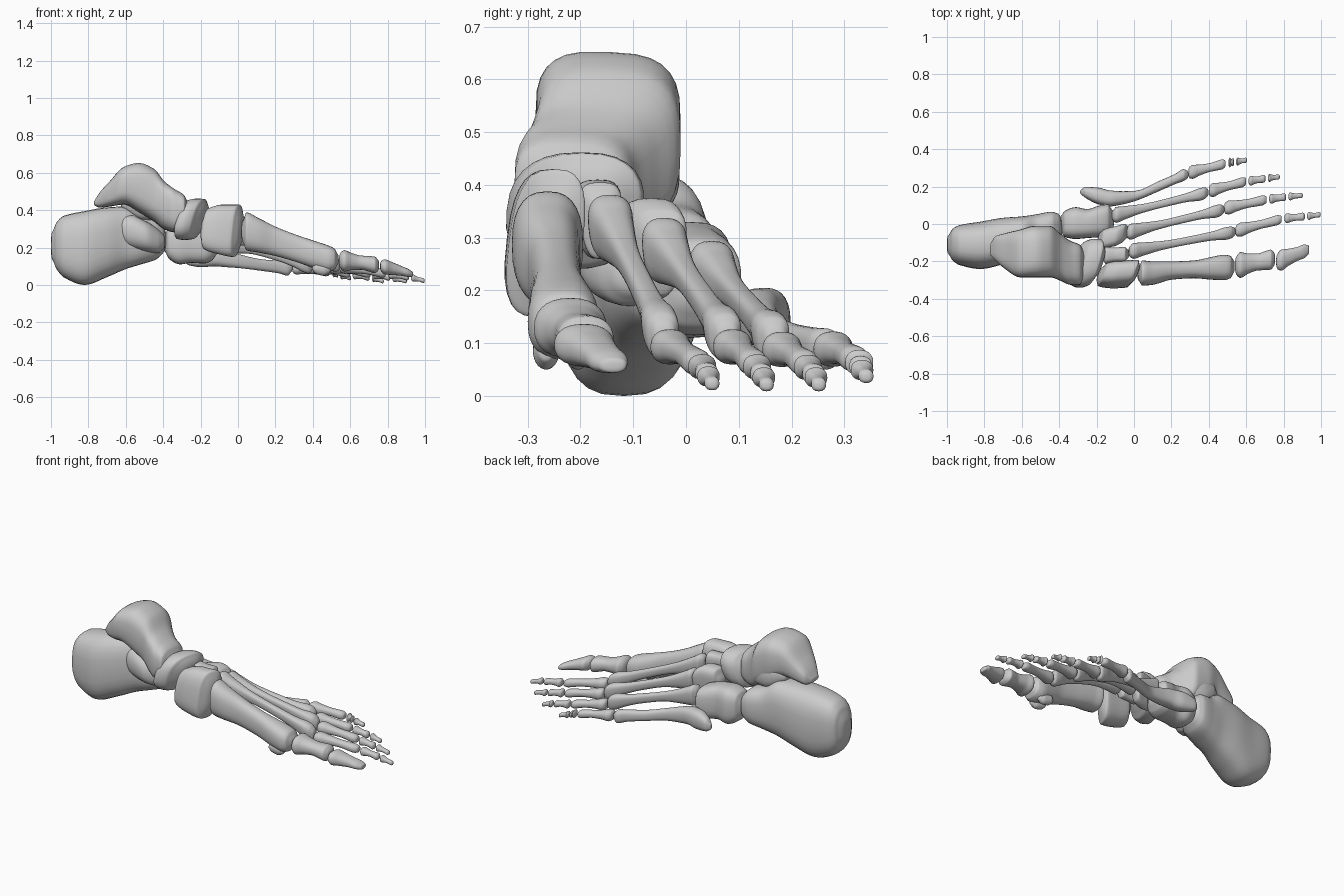
import bpy, bmesh, math

SEG, SUB = 28, 5


def hermite(xs, vs, x, i):
    # monotone cubic interpolation between stations
    n = len(xs)
    d = [(vs[k + 1] - vs[k]) / (xs[k + 1] - xs[k]) for k in range(n - 1)]

    def slope(k):
        if k == 0:
            return d[0]
        if k == n - 1:
            return d[-1]
        a, b = d[k - 1], d[k]
        return 0 if a * b <= 0 else 2 * a * b / (a + b)

    h = xs[i + 1] - xs[i]
    t = (x - xs[i]) / h
    return ((2 * t**3 - 3 * t**2 + 1) * vs[i] + (t**3 - 2 * t**2 + t) * h * slope(i)
            + (3 * t**2 - 2 * t**3) * vs[i + 1] + (t**3 - t**2) * h * slope(i + 1))


def bone(name, stations, power=2.5, taper=0.0, lean=0.0, skew=0.0, roll=0.0, slant=0.0):
    """Loft rounded sections; station = x, y min, y max, z min, z max.
    taper widens the top, lean/skew shear x with height/width,
    roll shears y with height, slant shears z with width."""
    xs = [s[0] for s in stations]
    cols = list(zip(*stations))[1:]
    rows = []
    for i in range(len(xs) - 1):
        for k in range(SUB):
            x = xs[i] + (xs[i + 1] - xs[i]) * k / SUB
            rows.append([x] + [hermite(xs, c, x, i) for c in cols])
    rows.append(list(stations[-1]))

    def shrink(r, sign, f, push):
        yc, zc = (r[1] + r[2]) / 2, (r[3] + r[4]) / 2
        off = push * min(r[2] - r[1], r[4] - r[3])
        return [r[0] + sign * off] + [yc + (v - yc) * f for v in r[1:3]] + [zc + (v - zc) * f for v in r[3:5]]

    a, b = rows[0], rows[-1]
    rows = ([shrink(a, -1, .4, .13), shrink(a, -1, .75, .09)] + rows
            + [shrink(b, 1, .75, .09), shrink(b, 1, .4, .13)])
    y_mid = sum((r[1] + r[2]) / 2 for r in rows) / len(rows)
    z_mid = sum((r[3] + r[4]) / 2 for r in rows) / len(rows)
    bm = bmesh.new()
    rings = []
    for x, y0, y1, z0, z1 in rows:
        ring = []
        for k in range(SEG):
            t = math.tau * k / SEG
            c, s = math.cos(t), math.sin(t)
            c = math.copysign(abs(c) ** (2 / power), c)
            s = math.copysign(abs(s) ** (2 / power), s)
            y = (y0 + y1) / 2 + (y1 - y0) / 2 * c * (1 + taper * (s - 1) / 2)
            z = (z0 + z1) / 2 + (z1 - z0) / 2 * s
            ring.append(bm.verts.new((x + lean * (z - z_mid) + skew * (y - y_mid),
                                      y + roll * (z - z_mid), z + slant * (y - y_mid))))
        rings.append(ring)
    for r, q in zip(rings, rings[1:]):
        for k in range(SEG):
            j = (k + 1) % SEG
            bm.faces.new((r[k], r[j], q[j], q[k]))
    bm.faces.new(rings[0])
    bm.faces.new(rings[-1])
    bmesh.ops.recalc_face_normals(bm, faces=bm.faces)
    for f in bm.faces:
        f.smooth = True
    me = bpy.data.meshes.new(name)
    bm.to_mesh(me)
    bm.free()
    ob = bpy.data.objects.new(name, me)
    bpy.context.collection.objects.link(ob)
    return ob


def long_bone(name, p, q, profile, **kw):
    # profile = fraction along, half width, half height
    st = []
    for t, w, h in profile:
        x, y, z = [a + (b - a) * t for a, b in zip(p, q)]
        z += .008 * math.sin(math.pi * t) * (q[0] - p[0]) / .5
        st.append((x, y - w, y + w, z - h, z + h))
    return bone(name, st, **kw)


def phalanx(name, p, q, r0, r1, flat=.9):
    prof = [(0, .82), (.08, 1), (.28, .84), (.55, .74), (.8, .88), (.93, .95), (1, .75)]
    prof = [(t, f * (r0 + (r1 - r0) * t)) for t, f in prof]
    return long_bone(name, p, q, [(t, r, r * flat) for t, r in prof], power=2.3)


# Heel bone with its inner shelf
bone("heel_bone", [
    (-.985, -.17, -.05, .12, .30), (-.97, -.195, -.025, .085, .335), (-.93, -.22, -.005, .04, .37),
    (-.82, -.24, .013, .0, .395), (-.70, -.215, .033, .042, .415), (-.60, -.175, .04, .085, .42),
    (-.52, -.155, .052, .11, .37), (-.44, -.125, .065, .135, .35), (-.405, -.10, .055, .165, .32)],
    power=2.7, roll=.02)
bone("heel_shelf", [
    (-.68, -.14, -.04, .24, .37), (-.58, -.195, -.04, .20, .375), (-.50, -.205, -.03, .18, .345),
    (-.43, -.17, -.03, .17, .30), (-.40, -.14, -.05, .19, .27)], power=2.3)

# Ankle bone: back process, domed body, neck and head
bone("ankle_bone", [
    (-.765, -.17, -.10, .425, .455), (-.74, -.195, -.065, .415, .495), (-.69, -.24, -.05, .42, .55),
    (-.61, -.285, -.03, .43, .632), (-.53, -.285, -.01, .39, .653), (-.45, -.285, -.01, .34, .622),
    (-.39, -.305, -.055, .295, .55), (-.34, -.325, -.09, .28, .512), (-.29, -.325, -.11, .30, .48),
    (-.272, -.29, -.14, .33, .45)], power=3.1, slant=-.04)
bone("ankle_side_process", [
    (-.62, -.12, -.05, .41, .46), (-.57, -.14, -.02, .37, .5), (-.51, -.14, -.012, .345, .5),
    (-.45, -.14, -.02, .35, .48), (-.41, -.12, -.05, .38, .45)])

# Midfoot blocks
bone("navicular", [
    (-.308, -.30, -.11, .28, .43), (-.288, -.33, -.09, .245, .455), (-.25, -.34, -.08, .24, .462),
    (-.215, -.33, -.085, .245, .46), (-.198, -.30, -.11, .27, .44)],
    power=2.5, lean=.28, skew=.27, roll=.1)
bone("cuboid", [
    (-.385, -.05, .05, .17, .28), (-.37, -.07, .07, .14, .31), (-.31, -.08, .09, .11, .33),
    (-.25, -.075, .08, .118, .325), (-.18, -.07, .10, .115, .31), (-.14, -.055, .105, .13, .295),
    (-.12, -.03, .08, .155, .27)], power=3)
bone("inner_cuneiform", [
    (-.18, -.31, -.23, .23, .37), (-.165, -.33, -.205, .19, .41), (-.09, -.34, -.2, .165, .43),
    (-.01, -.335, -.195, .15, .43), (.005, -.315, -.215, .18, .40)],
    power=2.8, lean=.1, skew=.37, roll=.12)
bone("middle_cuneiform", [
    (-.165, -.20, -.13, .29, .38), (-.15, -.22, -.115, .26, .41), (-.1, -.21, -.12, .26, .405),
    (-.05, -.21, -.115, .26, .405), (-.035, -.19, -.13, .29, .38)], power=3, taper=.4)
bone("outer_cuneiform", [
    (-.18, -.12, -.04, .23, .33), (-.165, -.14, -.02, .19, .365), (-.1, -.13, .0, .18, .375),
    (-.06, -.11, .01, .19, .355), (-.045, -.09, .0, .22, .33)], power=3, taper=.45, skew=.15)

# First and fifth metatarsals
bone("metatarsal_1", [
    (.03, -.31, -.22, .22, .35), (.045, -.33, -.195, .185, .388), (.10, -.325, -.2, .175, .363),
    (.2, -.298, -.2, .155, .312), (.32, -.29, -.195, .12, .265), (.42, -.298, -.175, .085, .232),
    (.48, -.3, -.165, .07, .212), (.515, -.29, -.17, .08, .195), (.53, -.265, -.19, .105, .17)])
for i, y in enumerate((-.265, -.205)):
    bone("sesamoid_%d" % (i + 1), [
        (.40, y - .015, y + .015, .075, .1), (.42, y - .025, y + .025, .058, .12),
        (.46, y - .025, y + .025, .05, .12), (.49, y - .015, y + .015, .065, .1)], power=2)
bone("metatarsal_5", [
    (-.285, .16, .182, .12, .155), (-.26, .14, .198, .105, .183), (-.19, .105, .194, .095, .205),
    (-.13, .094, .18, .1, .203), (-.06, .105, .175, .095, .185), (.01, .124, .178, .09, .163),
    (.13, .174, .228, .075, .137), (.22, .213, .268, .062, .13), (.265, .23, .293, .05, .128),
    (.285, .243, .285, .07, .112)])

# Middle metatarsals
shaft = [(0, .034, .048), (.03, .047, .062), (.12, .04, .052), (.3, .027, .033), (.6, .024, .028),
         (.82, .029, .036), (.91, .037, .046), (.97, .035, .045), (1, .024, .033)]
for n, p, q in ((2, (-.02, -.147, .325), (.537, -.042, .108)),
                (3, (-.035, -.045, .28), (.477, .077, .107)),
                (4, (-.11, .045, .235), (.392, .168, .102))):
    long_bone("metatarsal_%d" % n, p, q, shaft, power=2.6, taper=.25)

# Big toe
phalanx("toe_1_near", (.553, -.222, .13), (.745, -.188, .105), .07, .055, .83)
long_bone("toe_1_tip", (.768, -.2, .1), (.932, -.138, .058),
          [(0, .042, .03), (.1, .056, .04), (.35, .046, .034), (.65, .037, .026),
           (.87, .036, .021), (1, .025, .014)], power=2.3)

# Lesser toes: joint pairs for near, middle and tip bones
toes = {
    2: [((.55, -.035, .095), (.785, .025, .06)), ((.81, .03, .056), (.91, .04, .042)), ((.93, .042, .038), (.996, .05, .022))],
    3: [((.49, .085, .095), (.705, .13, .06)), ((.728, .134, .056), (.81, .144, .04)), ((.83, .147, .036), (.9, .153, .02))],
    4: [((.407, .178, .09), (.595, .227, .06)), ((.618, .23, .055), (.7, .243, .04)), ((.72, .246, .036), (.777, .252, .02))],
    5: [((.298, .275, .09), (.485, .322, .068)), ((.51, .328, .064), (.532, .331, .056)), ((.55, .333, .05), (.602, .342, .036))],
}
sizes = [("near", .038, .027), ("middle", .027, .022), ("tip", .022, .014)]
for n, parts in toes.items():
    for (p, q), (label, r0, r1) in zip(parts, sizes):
        phalanx("toe_%d_%s" % (n, label), p, q, r0, r1)
